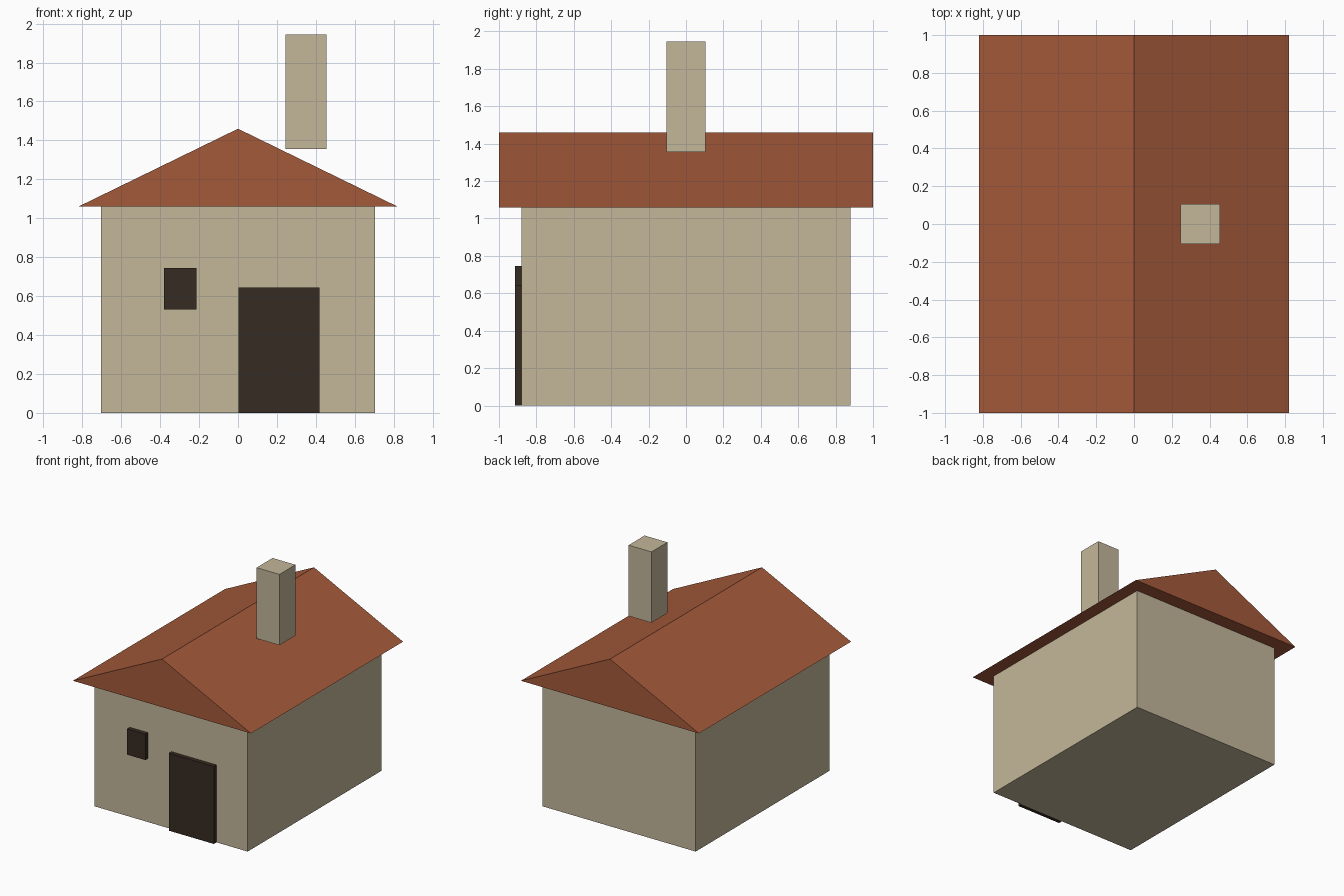
import bpy

if "Cube" in bpy.data.objects:
    bpy.data.objects.remove(bpy.data.objects["Cube"])


def material(name, rgb):
    mat = bpy.data.materials.new(name)
    mat.diffuse_color = (*rgb, 1.0)
    mat.use_nodes = True
    mat.node_tree.nodes["Principled BSDF"].inputs["Base Color"].default_value = mat.diffuse_color
    return mat


plaster = material("beige plaster", (0.55, 0.475, 0.323))
tiles = material("terracotta tiles", (0.371, 0.1, 0.043))
wood = material("dark wood", (0.037, 0.025, 0.016))


def prism(name, profile, y0, y1, mat):
    """Extrude a front-view (x, z) outline, listed anticlockwise, from y0 to y1."""
    n = len(profile)
    verts = [(x, y, z) for y in (y0, y1) for x, z in profile]
    faces = [tuple(range(n)), tuple(reversed(range(n, 2 * n)))]
    faces += [(i, i + n, (i + 1) % n + n, (i + 1) % n) for i in range(n)]
    mesh = bpy.data.meshes.new(name)
    mesh.from_pydata(verts, [], faces)
    mesh.materials.append(mat)
    obj = bpy.data.objects.new(name, mesh)
    bpy.context.collection.objects.link(obj)
    return obj


def box(name, x0, x1, y0, y1, z0, z1, mat):
    return prism(name, [(x0, z0), (x1, z0), (x1, z1), (x0, z1)], y0, y1, mat)


# House body
box("walls", -0.705, 0.705, -0.88, 0.88, 0.0, 1.06, plaster)

# Gabled roof overhanging on all sides
prism("roof", [(-0.82, 1.06), (0.82, 1.06), (0.0, 1.46)], -1.0, 1.0, tiles)

# Chimney, sitting just clear of the right slope
box("chimney", 0.245, 0.455, -0.105, 0.105, 1.355, 1.945, plaster)

# Door and window, standing proud of the front wall
box("door", 0.003, 0.418, -0.915, -0.88, 0.0, 0.645, wood)
box("window", -0.38, -0.213, -0.915, -0.88, 0.53, 0.745, wood)
